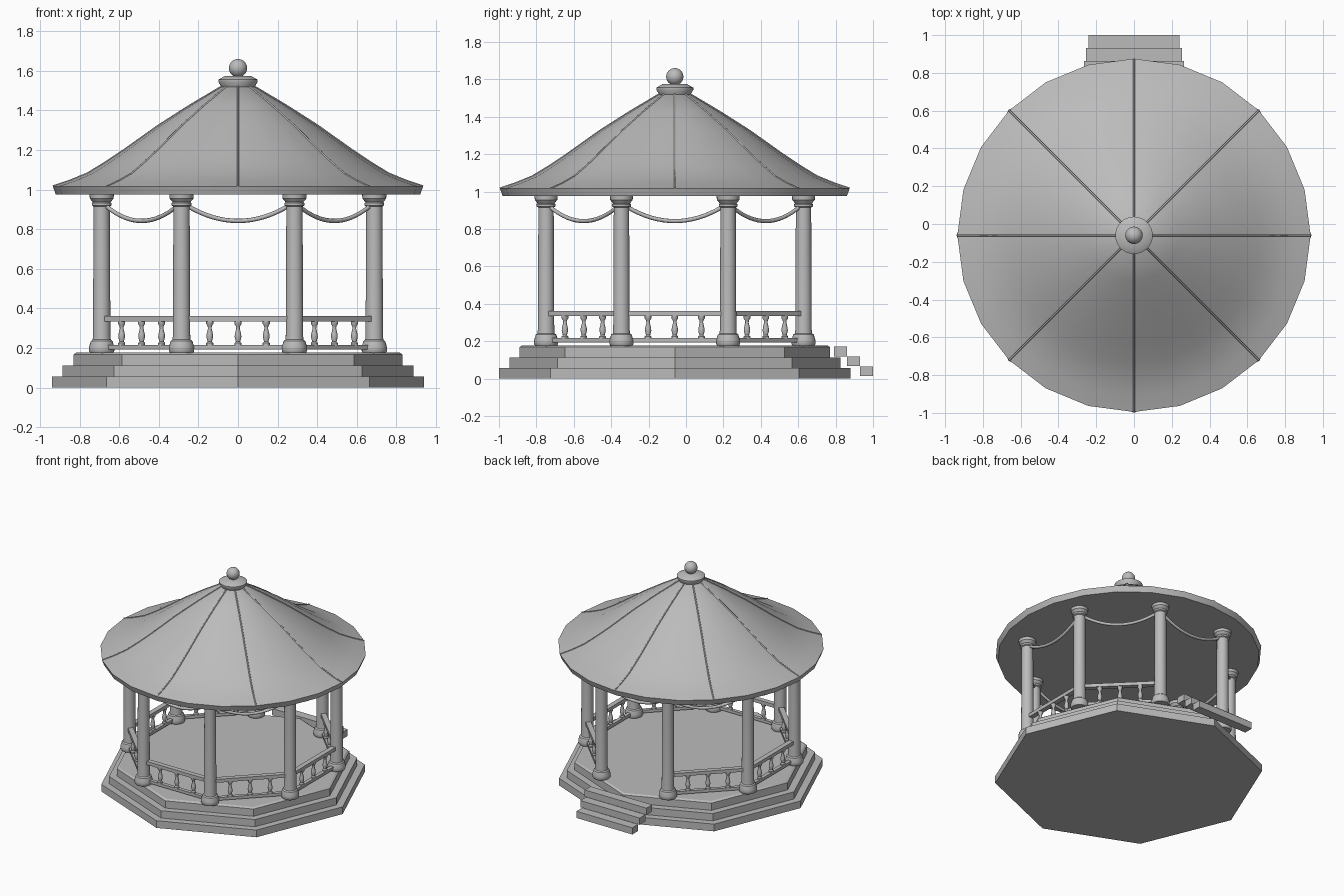
import bpy, bmesh, math
from mathutils import Matrix, Vector

if "Cube" in bpy.data.objects:
    bpy.data.objects.remove(bpy.data.objects["Cube"], do_unlink=True)

CY = -0.06          # pavilion axis, leaving room for the back steps
COLUMN_RING = 0.745
SIDES = 8

stone = bpy.data.materials.new("grey stone")
stone.use_nodes = True
stone.diffuse_color = (0.5, 0.5, 0.5, 1)
stone.node_tree.nodes["Principled BSDF"].inputs["Base Color"].default_value = (0.5, 0.5, 0.5, 1)


def finish(name, bm, loc=(0, CY, 0)):
    bmesh.ops.recalc_face_normals(bm, faces=bm.faces)
    mesh = bpy.data.meshes.new(name)
    bm.to_mesh(mesh)
    bm.free()
    mesh.materials.append(stone)
    mesh.shade_smooth()
    mesh.set_sharp_from_angle(angle=math.radians(35))
    obj = bpy.data.objects.new(name, mesh)
    obj.location = loc
    bpy.context.collection.objects.link(obj)
    return obj


def lathe(name, profile, sides, loc=(0, CY, 0)):
    """Turn (radius, height) points about z and cap both ends."""
    bm = bmesh.new()
    rings = []
    for r, z in profile:
        rings.append([bm.verts.new((r * math.cos(math.tau * i / sides),
                                    r * math.sin(math.tau * i / sides), z))
                      for i in range(sides)])
    for low, high in zip(rings, rings[1:]):
        for i in range(sides):
            j = (i + 1) % sides
            bm.faces.new((low[i], low[j], high[j], high[i]))
    bm.faces.new(rings[0])
    bm.faces.new(rings[-1])
    return finish(name, bm, loc)


def box(name, size, loc, turn=0):
    bm = bmesh.new()
    bmesh.ops.create_cube(bm, size=1, matrix=Matrix.Diagonal((*size, 1)))
    obj = finish(name, bm, loc)
    obj.rotation_euler.z = turn
    return obj


def tube(name, points, radius):
    curve = bpy.data.curves.new(name, "CURVE")
    curve.dimensions = "3D"
    curve.bevel_depth = radius
    curve.bevel_resolution = 2
    curve.use_fill_caps = True
    spline = curve.splines.new("POLY")
    spline.points.add(len(points) - 1)
    for p, co in zip(spline.points, points):
        p.co = (*co, 1)
    curve.materials.append(stone)
    obj = bpy.data.objects.new(name, curve)
    obj.location = (0, CY, 0)
    bpy.context.collection.objects.link(obj)


# Stepped octagonal platform
for n, r in enumerate((0.94, 0.885, 0.83)):
    lathe(f"platform_tier_{n + 1}", [(r, n * 0.056), (r, (n + 1) * 0.056)], SIDES)
lathe("platform_floor", [(0.83, 0.168), (0.815, 0.178)], SIDES)

# Entrance steps at the back
for n, half in enumerate((0.24, 0.255, 0.265)):
    box(f"entrance_step_{n + 1}", (half * 2, 0.07, 0.052),
        (0, 0.965 - n * 0.069, 0.039 + n * 0.053))

# Columns
column = [(0.058, 0.175), (0.064, 0.185), (0.064, 0.205), (0.055, 0.235), (0.046, 0.242),
          (0.044, 0.26), (0.041, 0.915), (0.05, 0.92), (0.05, 0.932), (0.045, 0.937),
          (0.06, 0.955), (0.062, 0.98)]
corners = []
for k in range(SIDES):
    a = math.tau * (k + 0.5) / SIDES
    corners.append(Vector((COLUMN_RING * math.cos(a), COLUMN_RING * math.sin(a), 0)))
    lathe(f"column_{k + 1}", column, 24, corners[k] + Vector((0, CY, 0)))

# Swags in every bay, railings in all but the entrance bay
baluster = [(0.018, 0.213), (0.018, 0.225), (0.011, 0.232), (0.017, 0.255), (0.016, 0.27),
            (0.009, 0.3), (0.011, 0.312), (0.018, 0.322), (0.018, 0.337)]
for k in range(SIDES):
    p, q = corners[k], corners[(k + 1) % SIDES]
    span = q - p
    middle = (p + q) / 2
    path = []
    for i in range(17):
        t = 0.05 + 0.9 * i / 16
        path.append(p + span * t + Vector((0, 0, 0.842 + 0.095 * (2 * t - 1) ** 2)))
    tube(f"swag_{k + 1}", path, 0.011)
    if middle.y > 0.6 and abs(middle.x) < 0.1:
        continue
    turn = math.atan2(span.y, span.x)
    for name, width, height, z in (("top_rail", 0.038, 0.026, 0.348),
                                   ("bottom_rail", 0.028, 0.022, 0.205)):
        box(f"{name}_{k + 1}", (span.length, width, height),
            (middle.x, middle.y + CY, z), turn)
    for i in (1, 2, 3):
        spot = p + span * i / 4
        lathe(f"baluster_{k + 1}_{i}", baluster, 12, spot + Vector((0, CY, 0)))

# Flared roof with slim hip ribs
slope = [(0.935, 1.017), (0.85, 1.045), (0.76, 1.082), (0.67, 1.137), (0.58, 1.197),
         (0.4, 1.325), (0.24, 1.427), (0.08, 1.522)]
lathe("roof", [(0.92, 0.975)] + slope, 24)
for k in range(SIDES):
    a = math.tau * k / SIDES
    tube(f"roof_rib_{k + 1}",
         [(r * math.cos(a), r * math.sin(a), z) for r, z in slope], 0.005)

# Finial collar and ball
lathe("finial_collar", [(0.08, 1.513), (0.099, 1.544), (0.099, 1.555), (0.065, 1.575)], 32)
bm = bmesh.new()
bmesh.ops.create_uvsphere(bm, u_segments=24, v_segments=16, radius=0.046)
finish("finial_ball", bm, (0, CY, 1.614))
